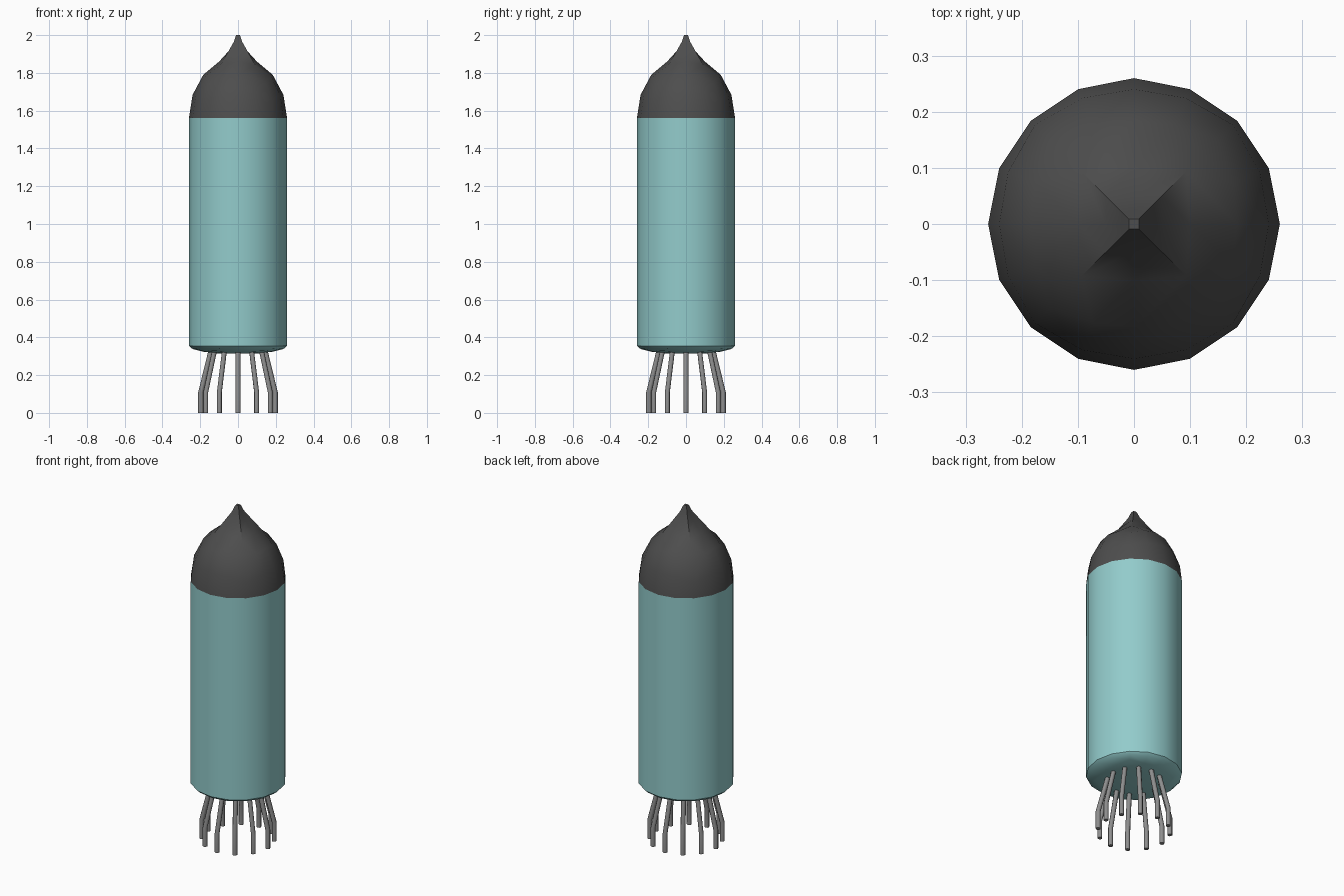
import bpy, bmesh, math
from mathutils import Vector

cube = bpy.data.objects.get("Cube")
if cube:
    bpy.data.objects.remove(cube, do_unlink=True)

R = 0.26                          # tube radius
T = math.tan(math.pi / 8)         # half-step of the spherified grid
RIM_LOW, RIM_HIGH = 0.355, 1.56
PINS = 12


def material(name, color):
    m = bpy.data.materials.new(name)
    m.use_nodes = True
    m.diffuse_color = (*color, 1)
    m.node_tree.nodes["Principled BSDF"].inputs["Base Color"].default_value = (*color, 1)
    return m


teal = material("teal", (0.29, 0.60, 0.60))
charcoal = material("charcoal", (0.075, 0.075, 0.075))
metal = material("grey metal", (0.27, 0.27, 0.27))


def square(steps):
    """Counter-clockwise perimeter of a square given the positions along one side."""
    side = [(1, s) for s in steps]
    out = []
    for _ in range(4):
        out += side
        side = [(-y, x) for x, y in side]
    return out


OUTER = square([-1, -T, 0, T])    # 16 points
INNER = square([-1, 0])           # 8 points


def sphere_ring(points, half, height, z0, z_scale):
    """Project a square ring onto a squashed sphere centred at height z0."""
    ring = []
    for x, y in points:
        d = Vector((x * half, y * half, height)).normalized() * R
        ring.append((d.x, d.y, z0 + d.z * z_scale))
    return ring


def bridge(bm, a, b):
    """Join two rings; a 16 ring meets an 8 ring with quads and split corners."""
    n = len(a)
    if n == len(b):
        for i in range(n):
            bm.faces.new((a[i], a[(i + 1) % n], b[(i + 1) % n], b[i]))
        return
    for c in range(4):
        o = [a[(4 * c + i) % 16] for i in range(-1, 4)]
        p = [b[(2 * c + i) % 8] for i in range(3)]
        bm.faces.new((o[0], o[1], o[2], p[0]))
        bm.faces.new((o[2], o[3], p[1], p[0]))
        bm.faces.new((o[3], o[4], p[2], p[1]))


def finish(name, bm, mat, angle=32):
    bmesh.ops.recalc_face_normals(bm, faces=bm.faces)
    me = bpy.data.meshes.new(name)
    bm.to_mesh(me)
    bm.free()
    ob = bpy.data.objects.new(name, me)
    bpy.context.collection.objects.link(ob)
    me.materials.append(mat)
    bpy.ops.object.select_all(action='DESELECT')
    ob.select_set(True)
    bpy.context.view_layer.objects.active = ob
    bpy.ops.object.shade_smooth_by_angle(angle=math.radians(angle))
    return ob


def loft(name, rings, mat):
    bm = bmesh.new()
    vs = [[bm.verts.new(p) for p in ring] for ring in rings]
    for a, b in zip(vs, vs[1:]):
        bridge(bm, a, b)
    bm.faces.new(vs[-1])
    return finish(name, bm, mat)


# Pointed cap: a stretched dome drawn up into a square tip
cap = [sphere_ring(OUTER, 1, h, RIM_HIGH, 1.25) for h in (0, T, 1)]
cap.append(sphere_ring(INNER, T, 1, RIM_HIGH, 1.25))
for half, z in ((0.05, 1.915), (0.022, 1.965), (0.012, 1.995), (0.009, 2.0)):
    cap.append([(x * half, y * half, z) for x, y in INNER])
loft("pointed_cap", cap, charcoal)

# Tube body with a shallow domed base
body = [sphere_ring(OUTER, 1, 0, RIM_HIGH, 1)]
body += [sphere_ring(OUTER, 1, h, RIM_LOW, -0.17) for h in (0, T, 1)]
body.append(sphere_ring(INNER, T, 1, RIM_LOW, -0.17))
loft("tube_body", body, teal)

# Bent wire pins: straight foot, then leaning in to the base
PATH = ((0.197, 0.0), (0.197, 0.11), (0.142, 0.335))
for k in range(PINS):
    a = 2 * math.pi * k / PINS
    out, side = Vector((math.cos(a), math.sin(a), 0)), Vector((-math.sin(a), math.cos(a), 0))
    bm = bmesh.new()
    rings = []
    for r, z in PATH:
        rings.append([bm.verts.new(out * (r + 0.0135 * math.cos(t)) + side * 0.0135 * math.sin(t)
                                   + Vector((0, 0, z)))
                      for t in (i * math.pi / 4 for i in range(8))])
    for lo, hi in zip(rings, rings[1:]):
        bridge(bm, lo, hi)
    bm.faces.new(rings[0])
    bm.faces.new(rings[-1])
    finish(f"pin_{k + 1}", bm, metal, 50)
